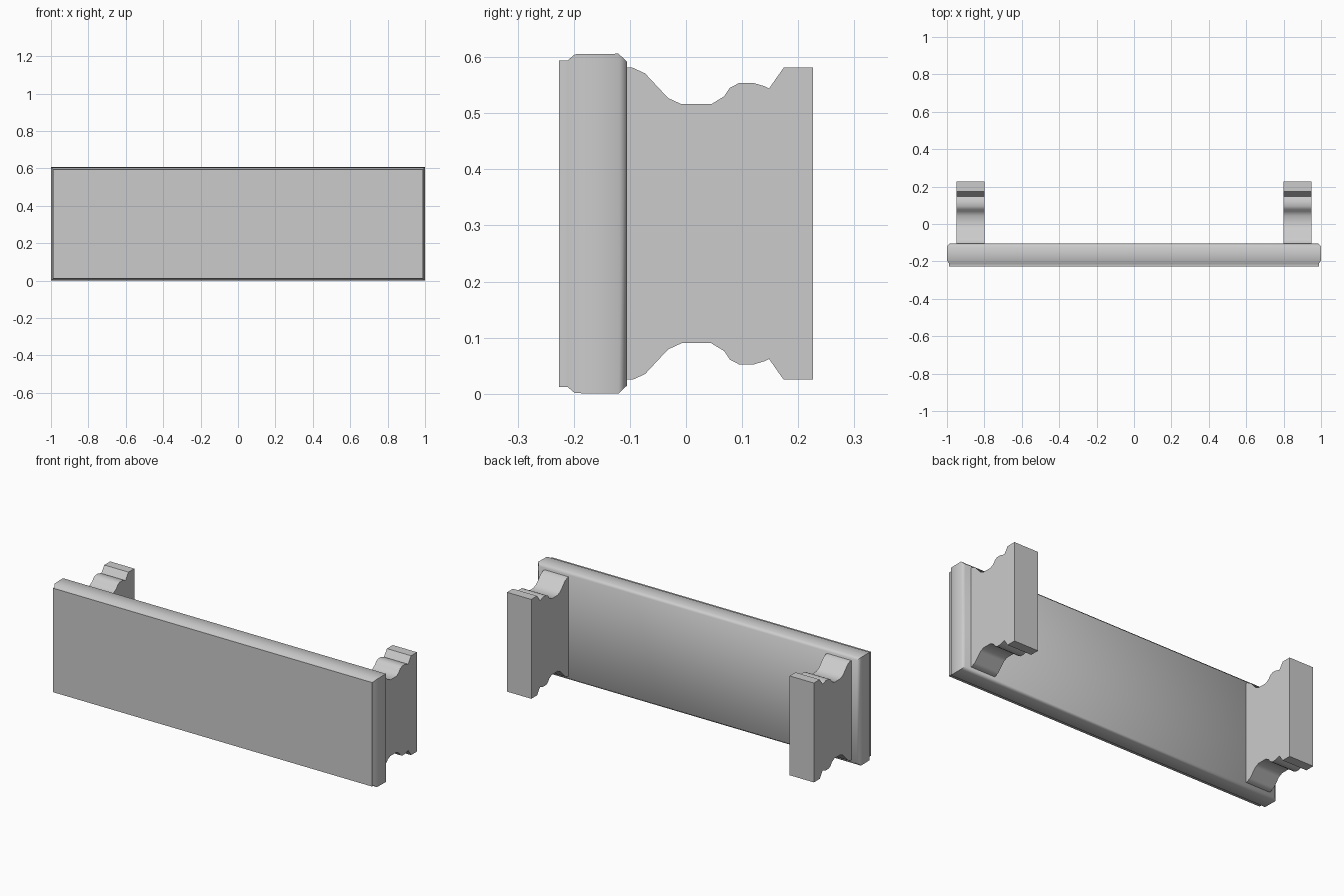
import bpy

if "Cube" in bpy.data.objects:
    bpy.data.objects.remove(bpy.data.objects["Cube"])

H = 0.606  # overall height


def make_object(name, verts, faces, angle):
    mesh = bpy.data.meshes.new(name)
    mesh.from_pydata(verts, [], faces)
    obj = bpy.data.objects.new(name, mesh)
    bpy.context.collection.objects.link(obj)
    bpy.ops.object.select_all(action='DESELECT')
    obj.select_set(True)
    bpy.context.view_layer.objects.active = obj
    bpy.ops.object.mode_set(mode='EDIT')
    bpy.ops.mesh.select_all(action='SELECT')
    bpy.ops.mesh.normals_make_consistent(inside=False)
    bpy.ops.object.mode_set(mode='OBJECT')
    bpy.ops.object.shade_smooth_by_angle(angle=angle)
    return obj


def loft(rings):
    """Join equal-length rings with quads and cap both ends."""
    n = len(rings[0])
    verts = [v for ring in rings for v in ring]
    faces = [(k * n + i, k * n + (i + 1) % n, (k + 1) * n + (i + 1) % n, (k + 1) * n + i)
             for k in range(len(rings) - 1) for i in range(n)]
    faces += [tuple(range(n)), tuple(range(len(verts) - n, len(verts)))]
    return verts, faces


# Front board: rectangle swept in y with a moulded edge (y, inset)
edge = [(-0.226, 0.012), (-0.211, 0.012), (-0.198, 0.001),
        (-0.120, 0.0), (-0.105, 0.0148)]
rings = [[(sx * (1 - d), y, H - d if top else d)
          for sx, top in ((-1, 0), (1, 0), (1, 1), (-1, 1))] for y, d in edge]
make_object("front_board", *loft(rings), 0.80)

# Scrolled brackets behind the board, symmetric top and bottom
top = [(-0.106, 0.581), (-0.095, 0.581), (-0.073, 0.571), (-0.032, 0.527),
       (-0.008, 0.516), (0.045, 0.516), (0.068, 0.530), (0.078, 0.545),
       (0.095, 0.554), (0.120, 0.554), (0.140, 0.548), (0.148, 0.544),
       (0.174, 0.581), (0.226, 0.581)]
outline = top + [(y, H - z) for y, z in reversed(top)]
for side, s in (("left", -1), ("right", 1)):
    rings = [[(s * x, y, z) for y, z in outline] for x in (0.80, 0.95)]
    make_object(side + "_bracket", *loft(rings), 0.7)
